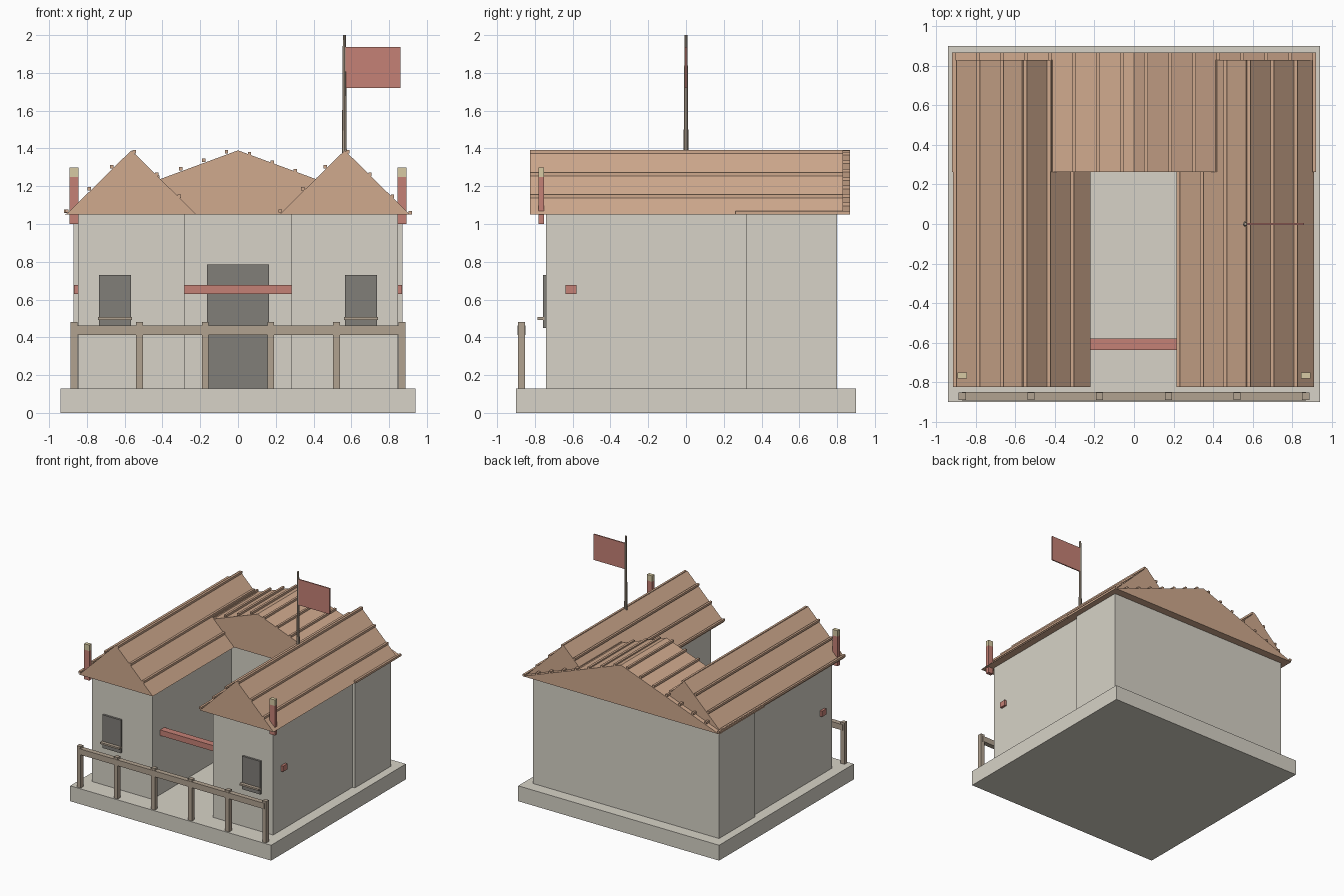
import bpy

if "Cube" in bpy.data.objects:
    bpy.data.objects.remove(bpy.data.objects["Cube"])


def material(name, r, g, b):
    m = bpy.data.materials.new(name)
    m.diffuse_color = (r, g, b, 1)
    m.use_nodes = True
    m.node_tree.nodes["Principled BSDF"].inputs["Base Color"].default_value = m.diffuse_color
    return m


STONE = material("plaster", 0.68, 0.65, 0.57)
ROOF = material("roof_tile", 0.63, 0.40, 0.27)
WOOD = material("wood", 0.44, 0.36, 0.28)
RED = material("red_paint", 0.56, 0.22, 0.18)
GOLD = material("gold", 0.68, 0.59, 0.37)
DARK = material("dark_opening", 0.22, 0.21, 0.19)


def mesh_object(name, verts, faces, mat):
    me = bpy.data.meshes.new(name)
    me.from_pydata(verts, [], faces)
    me.materials.append(mat)
    ob = bpy.data.objects.new(name, me)
    bpy.context.collection.objects.link(ob)
    return ob


def box(name, x0, x1, y0, y1, z0, z1, mat):
    v = [(x, y, z) for x in (x0, x1) for y in (y0, y1) for z in (z0, z1)]
    f = [(0, 1, 3, 2), (4, 6, 7, 5), (0, 4, 5, 1),
         (2, 3, 7, 6), (0, 2, 6, 4), (1, 5, 7, 3)]
    return mesh_object(name, v, f, mat)


def gable_roof(name, cx, half, y0, y1, rib_xs, lift):
    """Solid gable prism with raised tile ribs running along the ridge."""
    z0, z1 = 1.05, 1.39
    v = [(x, y, z) for y in (y0, y1)
         for x, z in ((cx - half, z0), (cx + half, z0), (cx, z1))]
    mesh_object(name, v, [(0, 1, 2), (3, 5, 4), (0, 3, 4, 1),
                          (1, 4, 5, 2), (0, 2, 5, 3)], ROOF)
    for x in rib_xs:
        z = z1 - (z1 - z0) * abs(x - cx) / half
        z += lift if x < cx - 0.02 else lift * 0.4
        box(name + "_rib", x - 0.009, x + 0.009, y0, y1, z - 0.009, z + 0.009, ROOF)


# Plinth and walls
box("plinth", -0.94, 0.94, -0.90, 0.90, 0, 0.13, STONE)
box("back_hall_wall", -0.87, 0.87, 0.32, 0.80, 0.13, 1.05, STONE)
for s, side in ((-1, "left"), (1, "right")):
    cx = s * 0.565
    box(side + "_wing_wall", cx - 0.282, cx + 0.282, -0.74, 0.34, 0.13, 1.05, STONE)
    # Wing roof
    gable_roof(side + "_wing_roof", cx, 0.345, -0.825, 0.83,
               [cx - 0.342 + 0.119 * i for i in range(6)], 0.016)
    # Window and sill
    wx = s * 0.652
    box(side + "_window", wx - 0.085, wx + 0.085, -0.757, -0.735, 0.45, 0.73, DARK)
    box(side + "_window_sill", wx - 0.09, wx + 0.09, -0.785, -0.75, 0.493, 0.507, WOOD)
    # Painted corner post with gold cap
    px = s * 0.868
    box(side + "_corner_post", px - 0.024, px + 0.024, -0.782, -0.751, 1.0, 1.25, RED)
    box(side + "_post_cap", px - 0.024, px + 0.024, -0.782, -0.751, 1.25, 1.30, GOLD)

# Back hall roof
gable_roof("back_hall_roof", 0, 0.92, 0.262, 0.868,
           [0.1215 * (i - 7.5) for i in range(16)], 0.014)

# Courtyard door and red cross beam
box("door", -0.163, 0.163, 0.303, 0.325, 0.13, 0.785, DARK)
box("cross_beam", -0.867, 0.867, -0.637, -0.58, 0.63, 0.678, RED)

# Front fence
box("fence_rail", -0.87, 0.87, -0.892, -0.85, 0.413, 0.462, WOOD)
for i in range(6):
    x = -0.868 + i * 0.3472
    box("fence_post", x - 0.018, x + 0.018, -0.889, -0.853, 0.13, 0.48, WOOD)

# Flagpole and flag
bpy.ops.mesh.primitive_cone_add(vertices=8, radius1=0.013, radius2=0.008,
                                depth=0.64, location=(0.563, 0, 1.68))
pole = bpy.context.object
pole.name = "flagpole"
pole.data.materials.append(WOOD)
box("flag", 0.568, 0.86, -0.005, 0.005, 1.72, 1.938, RED)
